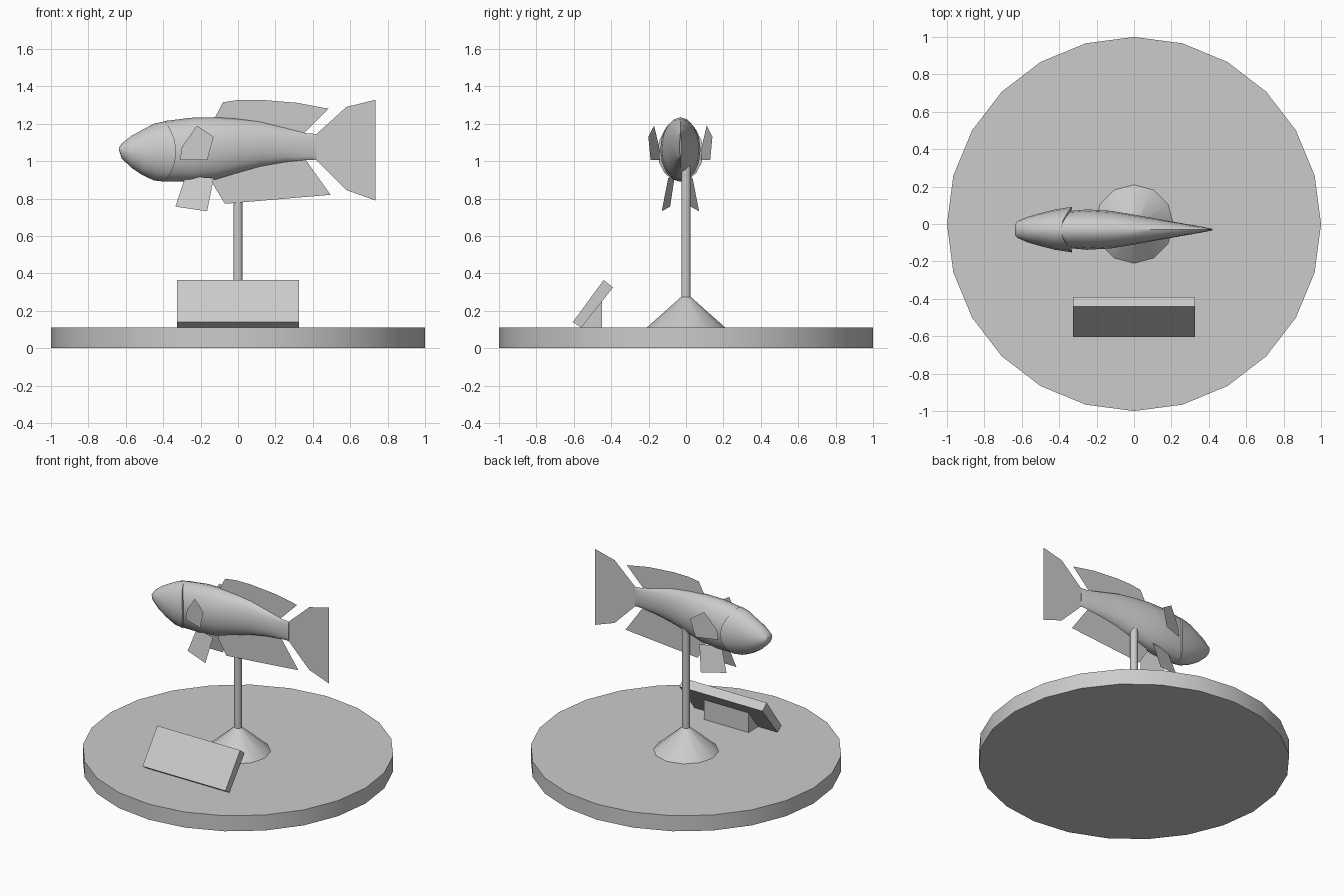
import bpy, bmesh, math

if "Cube" in bpy.data.objects:
    bpy.data.objects.remove(bpy.data.objects["Cube"])

grey = bpy.data.materials.new("plain grey")
grey.diffuse_color = (0.6, 0.6, 0.6, 1)
grey.use_nodes = True
grey.node_tree.nodes["Principled BSDF"].inputs["Base Color"].default_value = grey.diffuse_color
CY = -0.03          # fish mid-plane


def finish(name, bm, smooth=None, solid=True):
    if solid:
        bmesh.ops.recalc_face_normals(bm, faces=bm.faces)
    me = bpy.data.meshes.new(name)
    bm.to_mesh(me)
    bm.free()
    ob = bpy.data.objects.new(name, me)
    bpy.context.collection.objects.link(ob)
    me.materials.append(grey)
    if smooth:
        bpy.ops.object.select_all(action='DESELECT')
        ob.select_set(True)
        bpy.context.view_layer.objects.active = ob
        bpy.ops.object.shade_smooth_by_angle(angle=math.radians(smooth))
    return ob


def loft(name, rings, smooth):
    bm = bmesh.new()
    vs = [[bm.verts.new(p) for p in r] for r in rings]
    n = len(vs[0])
    for a, b in zip(vs, vs[1:]):
        for i in range(n):
            bm.faces.new((a[i], a[(i + 1) % n], b[(i + 1) % n], b[i]))
    bm.faces.new(vs[0])
    bm.faces.new(vs[-1])
    return finish(name, bm, smooth)


def turned(name, sides, profile):
    rings = [[(r * math.sin(2 * math.pi * i / sides),
               r * math.cos(2 * math.pi * i / sides), z) for i in range(sides)]
             for r, z in profile]
    return loft(name, rings, 35)


def prism(name, yz, half):
    return loft(name, [[(x, y, z) for y, z in yz] for x in (-half, half)], None)


def sheet(name, pts):
    bm = bmesh.new()
    bm.faces.new([bm.verts.new(p) for p in pts])
    return finish(name, bm, solid=False)


# Display base and stand
turned("base_disc", 24, [(1, 0), (1, 0.11)])
turned("stand_foot", 12, [(0.21, 0.11), (0.025, 0.275)])
turned("stand_pole", 12, [(0.025, 0.25), (0.025, 1.0)])

# Tilted sign and its wedge support
prism("sign_board", [(-0.605, 0.14), (-0.44, 0.365), (-0.39, 0.325), (-0.56, 0.11)], 0.325)
prism("sign_support", [(-0.56, 0.11), (-0.45, 0.11), (-0.45, 0.25)], 0.175)

# Fish body: x, top, bottom, half width, rearward bow of the ring (gill edge)
sections = [
    (-0.635, 1.075, 1.055, 0.030, 0.0), (-0.622, 1.095, 1.015, 0.045, 0.0),
    (-0.57, 1.135, 0.965, 0.068, 0.0), (-0.50, 1.168, 0.925, 0.088, 0.01),
    (-0.42, 1.200, 0.897, 0.108, 0.03), (-0.33, 1.213, 0.890, 0.122, 0.06),
    (-0.335, 1.215, 0.890, 0.100, 0.055), (-0.25, 1.232, 0.890, 0.108, 0.0),
    (-0.12, 1.235, 0.902, 0.100, 0.0), (0.0, 1.226, 0.938, 0.080, 0.0),
    (0.12, 1.210, 0.972, 0.058, 0.0), (0.25, 1.178, 0.995, 0.035, 0.0),
    (0.36, 1.150, 1.006, 0.016, 0.0), (0.42, 1.145, 1.008, 0.004, 0.0)]
rings = []
for x, top, bot, w, bow in sections:
    ring = []
    for i in range(16):
        a = 2 * math.pi * i / 16
        c, s = math.cos(a), math.sin(a)
        ring.append((x - bow * c * c, CY + w * s * (0.95 + 0.05 * abs(s)),
                     (top + bot) / 2 + (top - bot) / 2 * c))
    rings.append(ring)
loft("fish_body", rings, 40)

# Fins on the mid-plane
flat_fins = {
    "dorsal_fin": [(-0.13, 1.22), (-0.08, 1.315), (0.0, 1.327), (0.12, 1.328),
                   (0.315, 1.312), (0.485, 1.28), (0.345, 1.14), (0.12, 1.18)],
    "anal_fin": [(-0.14, 0.93), (-0.13, 0.87), (-0.07, 0.772), (0.495, 0.82),
                 (0.36, 1.01), (0.12, 1.0)],
    "tail_fin": [(0.41, 1.145), (0.42, 1.145), (0.58, 1.29), (0.735, 1.328),
                 (0.735, 0.79), (0.58, 0.845), (0.42, 1.005), (0.41, 1.005)]}
for name, pts in flat_fins.items():
    sheet(name, [(x, CY, z) for x, z in pts])

# Paired fins: x, z, and sideways offset from the mid-plane
pectoral = [(x, z, 0.11 + 0.34 * (x + 0.31)) for x, z in
            [(-0.22, 1.19), (-0.13, 1.13), (-0.165, 1.005), (-0.31, 1.005), (-0.30, 1.075)]]
pelvic = [(-0.28, 0.92, 0.03), (-0.13, 0.91, 0.065), (-0.165, 0.732, 0.10), (-0.335, 0.757, 0.055)]
for side, s in (("front", -1), ("back", 1)):
    sheet("pectoral_fin_" + side, [(x, CY + s * o, z) for x, z, o in pectoral])
    sheet("pelvic_fin_" + side, [(x, CY + s * o, z) for x, z, o in pelvic])
